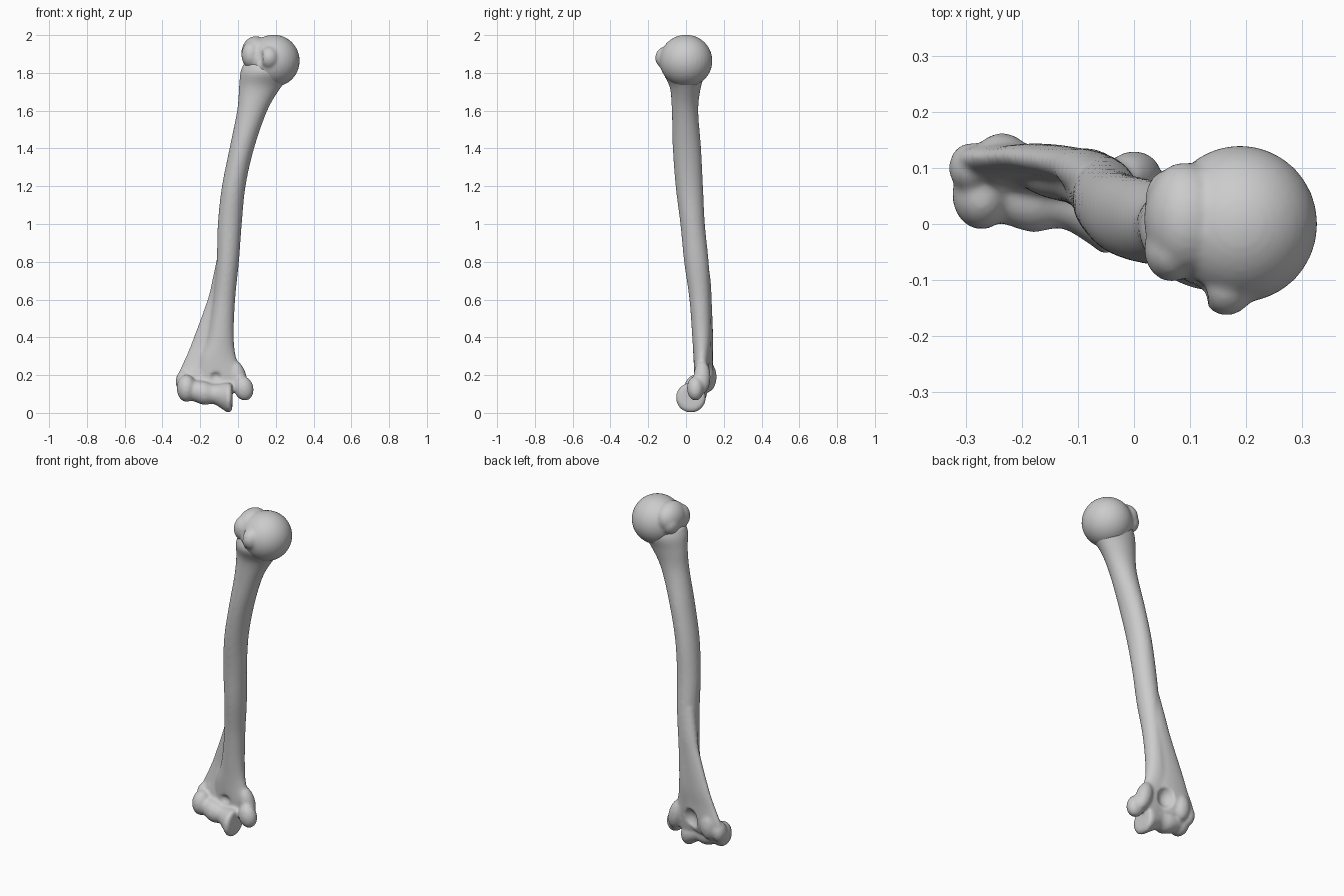
import bpy, bmesh, math
from mathutils import Vector, Matrix

if "Cube" in bpy.data.objects:
    bpy.data.objects.remove(bpy.data.objects["Cube"])

bone = bpy.data.materials.new("bone_grey")
bone.use_nodes = True
bone.diffuse_color = (0.6, 0.6, 0.6, 1)
bone.node_tree.nodes["Principled BSDF"].inputs["Base Color"].default_value = (0.6, 0.6, 0.6, 1)


def spline(points, steps=6):
    """Smooth curve through rows of any length."""
    pts = [Vector(p) for p in points]
    pts = [2 * pts[0] - pts[1]] + pts + [2 * pts[-1] - pts[-2]]
    out = []
    for a, b, c, d in zip(pts, pts[1:], pts[2:], pts[3:]):
        for i in range(steps):
            t = i / steps
            out.append(b + (c - a) * (t / 2) + (2 * a - 5 * b + 4 * c - d) * (t * t / 2)
                       + (3 * b - a - 3 * c + d) * (t ** 3 / 2))
    return out + [pts[-2]]


def bridge(bm, rings):
    """Skin closed rings of points and cap both ends."""
    rings = [[bm.verts.new(p) for p in ring] for ring in rings]
    n = len(rings[0])
    for low, high in zip(rings, rings[1:]):
        for i in range(n):
            j = (i + 1) % n
            bm.faces.new((low[i], low[j], high[j], high[i]))
    bm.faces.new(rings[0][::-1])
    bm.faces.new(rings[-1])


def loft(bm, rows, n=32):
    """Oval sections: height, left, right, front, back, shear."""
    rings = []
    for z, x0, x1, y0, y1, shear in spline(rows):
        ring = []
        for i in range(n):
            a = math.tau * i / n
            dx = (x1 - x0) / 2 * math.cos(a)
            dy = (y1 - y0) / 2 * math.sin(a)
            ring.append(((x0 + x1) / 2 + dx, (y0 + y1) / 2 + dy + shear * dx, z))
        rings.append(ring)
    bridge(bm, rings)


def spool(bm, rows, n=32):
    """Round sections strung along x: x, y, z, radius."""
    rings = []
    for x, y, z, r in spline(rows, 5):
        rings.append([(x, y + r * math.cos(math.tau * i / n), z + r * math.sin(math.tau * i / n))
                      for i in range(n)])
    bridge(bm, rings)


def ball(bm, centre, size, turn=0):
    m = Matrix.Translation(centre) @ Matrix.Rotation(math.radians(turn), 4, "Y")
    m = m @ Matrix.Diagonal((*size, 1))
    bmesh.ops.create_uvsphere(bm, u_segments=32, v_segments=20, radius=1, matrix=m)


def make(name, bm):
    mesh = bpy.data.meshes.new(name)
    bmesh.ops.recalc_face_normals(bm, faces=bm.faces)
    bm.to_mesh(mesh)
    bm.free()
    ob = bpy.data.objects.new(name, mesh)
    bpy.context.collection.objects.link(ob)
    mesh.materials.append(bone)
    return ob


def fuse(ob, hollows, rounds):
    """Melt the parts together, scoop the hollows and soften the joins."""
    remesh = ob.modifiers.new("Melt", "REMESH")
    remesh.mode, remesh.voxel_size = "VOXEL", 0.007
    bm = bmesh.new()
    for h in hollows:
        ball(bm, *h)
    cutter = make(ob.name + "_cutter", bm)
    cut = ob.modifiers.new("Hollows", "BOOLEAN")
    cut.operation, cut.object = "DIFFERENCE", cutter
    again = ob.modifiers.new("Even", "REMESH")
    again.mode, again.voxel_size = "VOXEL", 0.007
    soft = ob.modifiers.new("Soften", "SMOOTH")
    soft.factor, soft.iterations = 0.5, rounds
    bpy.context.view_layer.objects.active = ob
    for m in list(ob.modifiers):
        bpy.ops.object.modifier_apply(modifier=m.name)
    bpy.data.objects.remove(cutter)
    for p in ob.data.polygons:
        p.use_smooth = True


# Shaft with flared neck
bm = bmesh.new()
loft(bm, [
    (1.85, .03, .28, -.11, .09, 0), (1.8, .012, .29, -.12, .1, 0),
    (1.72, .005, .225, -.085, .078, 0), (1.6, -.005, .155, -.075, .065, 0),
    (1.4, -.045, .085, -.07, .08, 0), (1.2, -.085, .04, -.055, .09, 0),
    (1, -.107, .02, -.03, .1, 0), (.8, -.113, .005, -.01, .12, 0),
    (.6, -.13, -.015, .018, .13, 0), (.4, -.16, -.022, .033, .135, 0),
    (.28, -.2, -.005, .04, .125, 0), (.18, -.2, .05, .045, .11, 0),
    (.12, -.17, .04, .05, .1, 0)])
# Thin outer ridge fanning toward the elbow
loft(bm, [
    (.85, -.105, -.02, .03, .11, -.1), (.7, -.137, -.02, .05, .13, -.1),
    (.6, -.162, -.03, .07, .135, -.1), (.4, -.235, -.05, .08, .142, -.1),
    (.3, -.275, -.05, .075, .14, -.1), (.2, -.318, -.04, .06, .14, -.12),
    (.13, -.315, -.1, .05, .125, -.12)])
# Elbow: rounded outer knuckle, grooved spool, side knobs
ball(bm, (-.272, .052, .13), (.052, .062, .072))
spool(bm, [(-.29, .06, .125, .045), (-.23, .055, .115, .056), (-.18, .048, .105, .063),
           (-.13, .045, .1, .053), (-.085, .035, .088, .067),
           (-.05, .025, .08, .08), (-.03, .03, .085, .066)])
ball(bm, (.03, .05, .13), (.052, .045, .066), -15)
ball(bm, (-.29, .1, .165), (.04, .045, .06))
ball(bm, (-.235, .115, .19), (.05, .047, .08))
ball(bm, (.0, .085, .19), (.045, .045, .09), -15)
shaft = make("shaft_and_elbow", bm)
fuse(shaft, [((-.115, .165, .2), (.06, .075, .075)),
             ((-.12, .018, .19), (.045, .045, .035)),
             ((-.235, .015, .235), (.045, .04, .04))], 8)

# Ball head with the two front and outer knobs
bm = bmesh.new()
ball(bm, (.189, 0, 1.864), (.138, .14, .138))
ball(bm, (.09, .01, 1.91), (.072, .1, .085), 10)
ball(bm, (.068, -.045, 1.895), (.05, .058, .07))
ball(bm, (.07, .045, 1.885), (.05, .055, .06))
ball(bm, (.165, -.105, 1.88), (.052, .058, .06))
ball(bm, (.215, -.09, 1.86), (.05, .04, .045))
head = make("ball_head", bm)
fuse(head, [((.113, -.14, 1.9), (.02, .04, .09))], 7)
